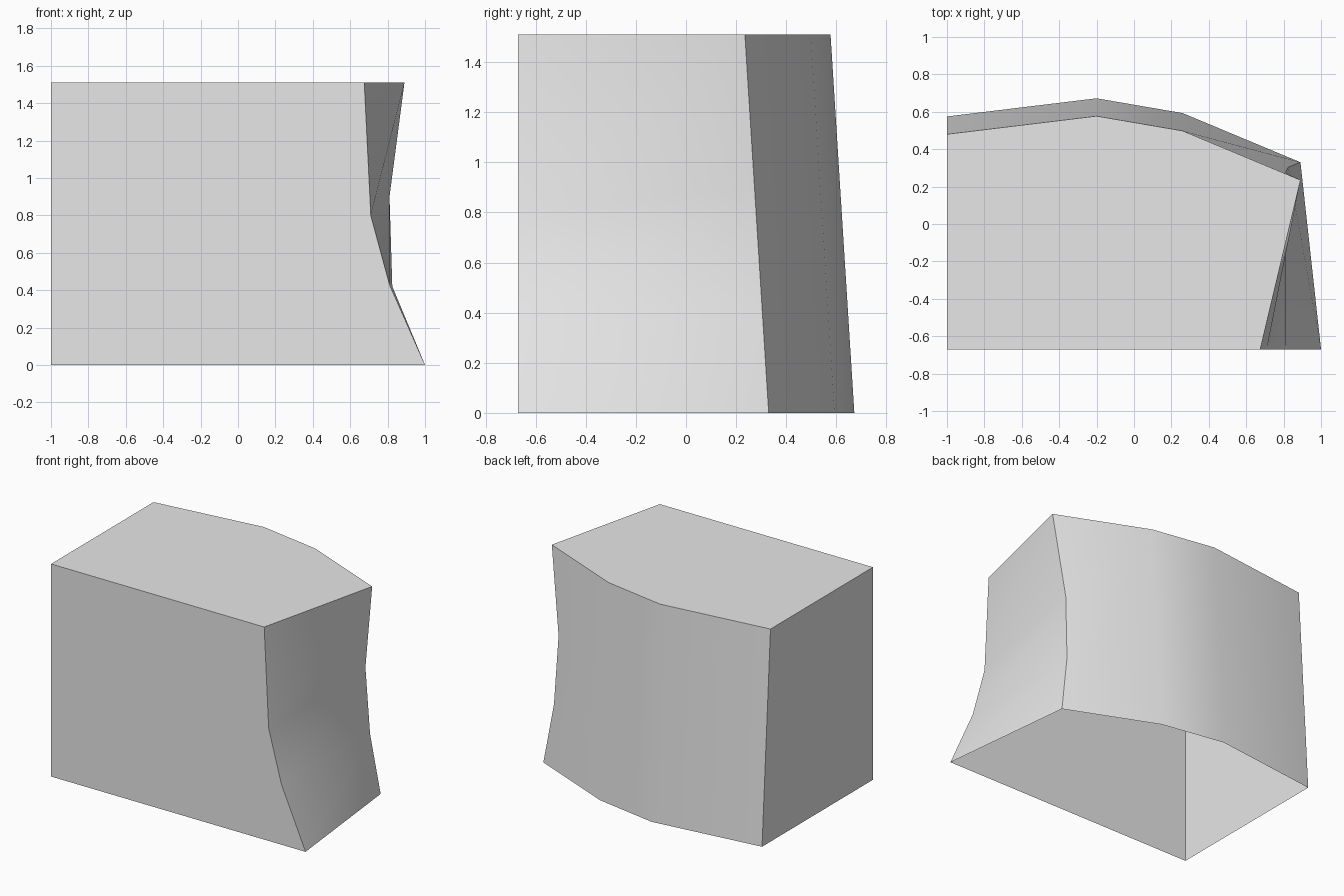
import bpy
import bmesh

cube = bpy.data.objects.get("Cube")
if cube:
    bpy.data.objects.remove(cube, do_unlink=True)

HEIGHT, FRONT, RIGHT, LEAN = 1.51, -0.67, -1.0, 0.095

# Grey surface
grey = bpy.data.materials.new("light_grey")
grey.use_nodes = True
colour = (0.8, 0.8, 0.8, 1)
grey.diffuse_color = colour
grey.node_tree.nodes["Principled BSDF"].inputs["Base Color"].default_value = colour

bm = bmesh.new()


def back_vert(x, y, z):
    """Vertex on the back wall, which leans forward with height."""
    return bm.verts.new((x, y - LEAN * z / HEIGHT, z))


# Upright edges, each listed from bottom to top
front_edge = [bm.verts.new((x, FRONT, z)) for x, z in
              ((1.0, 0), (0.81, 0.43), (0.71, 0.8), (0.675, HEIGHT))]
back_edge = [back_vert(x, 0.33, z) for x, z in
             ((0.89, 0), (0.825, 0.42), (0.81, 0.9), (0.89, HEIGHT))]
back_columns = [[back_vert(x, y, z) for z in (0, HEIGHT)] for x, y in
                ((0.26, 0.593), (-0.2, 0.672), (RIGHT, 0.575))]
corner = [bm.verts.new((RIGHT, FRONT, z)) for z in (0, HEIGHT)]

# Front and right walls
bm.faces.new([corner[0]] + front_edge + [corner[1]])
last = back_columns[-1]
bm.faces.new((last[0], corner[0], corner[1], last[1]))

# Curved left wall, split along the rising diagonals
for i in range(3):
    bm.faces.new((front_edge[i], back_edge[i], back_edge[i + 1]))
    bm.faces.new((front_edge[i], back_edge[i + 1], front_edge[i + 1]))

# Bowed back wall
first = back_columns[0]
bm.faces.new([first[0], first[1]] + back_edge[::-1])
for a, b in zip(back_columns, back_columns[1:]):
    bm.faces.new((a[0], b[0], b[1], a[1]))

# Flat lid; the underside stays open
bm.faces.new([corner[1], front_edge[-1], back_edge[-1]] + [c[1] for c in back_columns])

mesh = bpy.data.meshes.new("curved_block_shell")
bm.normal_update()
bm.to_mesh(mesh)
bm.free()
mesh.materials.append(grey)

block = bpy.data.objects.new("curved_block_shell", mesh)
bpy.context.collection.objects.link(block)
bpy.ops.object.select_all(action="DESELECT")
block.select_set(True)
bpy.context.view_layer.objects.active = block
bpy.ops.object.shade_smooth_by_angle(angle=0.6)
